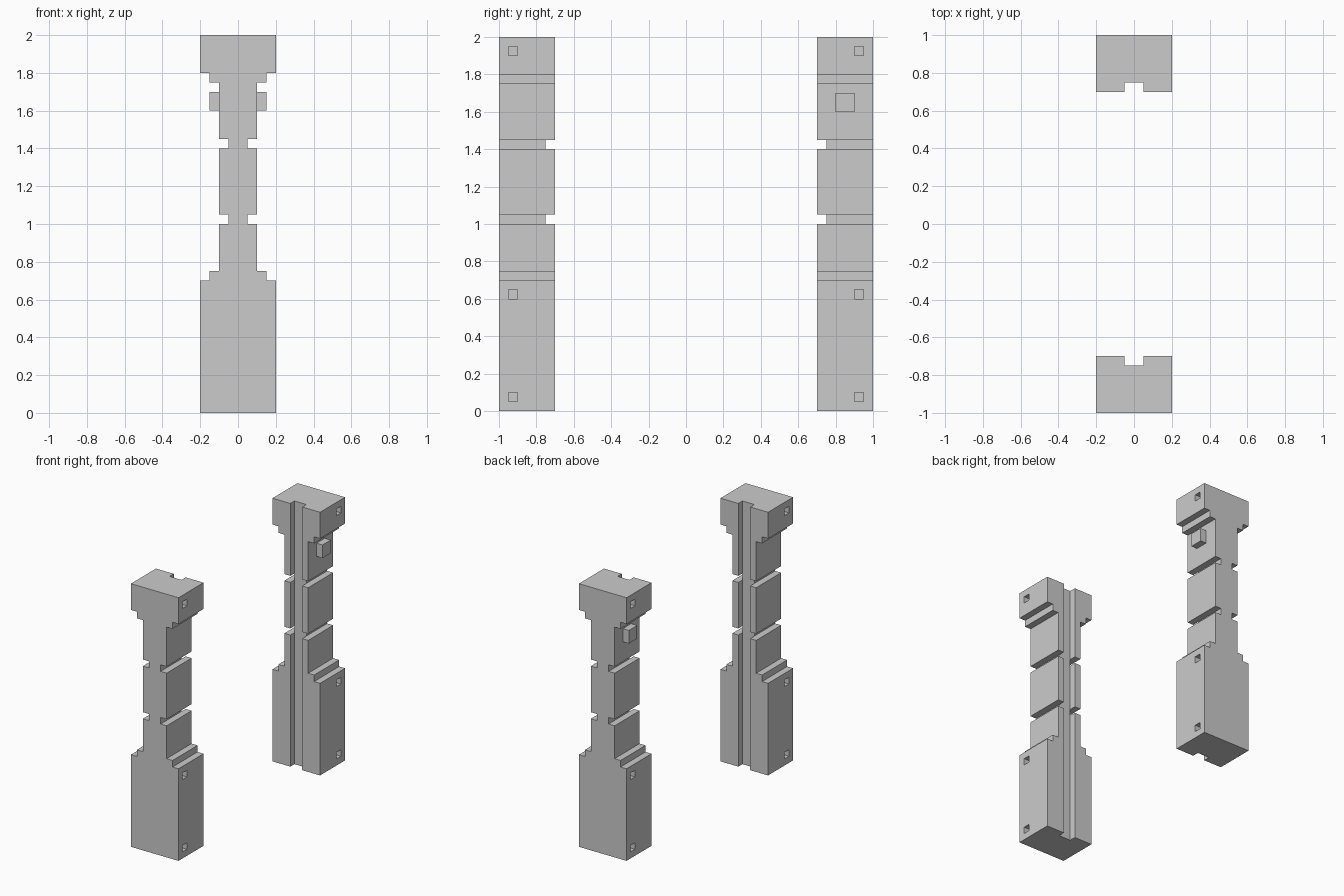
import bpy, bmesh

if "Cube" in bpy.data.objects:
    bpy.data.objects.remove(bpy.data.objects["Cube"])

# Right half of the post outline: (half width, height)
HALF = [(.2, 0), (.2, .7), (.15, .7), (.15, .75), (.1, .75), (.1, 1), (.05, 1),
        (.05, 1.05), (.1, 1.05), (.1, 1.4), (.05, 1.4), (.05, 1.45), (.1, 1.45),
        (.1, 1.75), (.15, 1.75), (.15, 1.8), (.2, 1.8), (.2, 2)]


def finish(bm, name):
    bmesh.ops.recalc_face_normals(bm, faces=bm.faces[:])
    mesh = bpy.data.meshes.new(name)
    bm.to_mesh(mesh)
    bm.free()
    ob = bpy.data.objects.new(name, mesh)
    bpy.context.collection.objects.link(ob)
    return ob


def add_box(bm, x, y, z):
    vs = bmesh.ops.create_cube(bm, size=1)["verts"]
    for v in vs:
        v.co = [r[0] if c < 0 else r[1] for c, r in zip(v.co, (x, y, z))]


def make_post(name, side):
    # Stepped outline extruded through the post depth
    bm = bmesh.new()
    outline = HALF + [(-x, z) for x, z in reversed(HALF)]
    face = bm.faces.new([bm.verts.new((x, side * .7, z)) for x, z in outline])
    ext = bmesh.ops.extrude_face_region(bm, geom=[face])["geom"]
    bmesh.ops.translate(bm, vec=(0, side * .3, 0),
                        verts=[g for g in ext if isinstance(g, bmesh.types.BMVert)])
    post = finish(bm, name)

    # Cutter: full-height inner groove plus small square sockets on both sides
    bm = bmesh.new()
    add_box(bm, (-.05, .05), sorted((side * .6, side * .75)), (-.1, 2.1))
    for sx in (-1, 1):
        for z in (.05, .6, 1.9):
            add_box(bm, sorted((sx * .15, sx * .25)),
                    sorted((side * .9, side * .95)), (z, z + .05))
    cutter = finish(bm, name + "_cutter")
    cutter.hide_render = True

    mod = post.modifiers.new("groove_and_sockets", 'BOOLEAN')
    mod.operation = 'DIFFERENCE'
    mod.solver = 'EXACT'
    mod.object = cutter
    bpy.context.view_layer.objects.active = post
    bpy.ops.object.modifier_apply(modifier=mod.name)
    bpy.data.objects.remove(cutter)


make_post("front_post", -1)
make_post("rear_post", 1)

# Square pegs on both sides of the rear post
for label, sx in (("left", -1), ("right", 1)):
    bm = bmesh.new()
    add_box(bm, sorted((sx * .1, sx * .15)), (.8, .9), (1.6, 1.7))
    finish(bm, label + "_peg")
